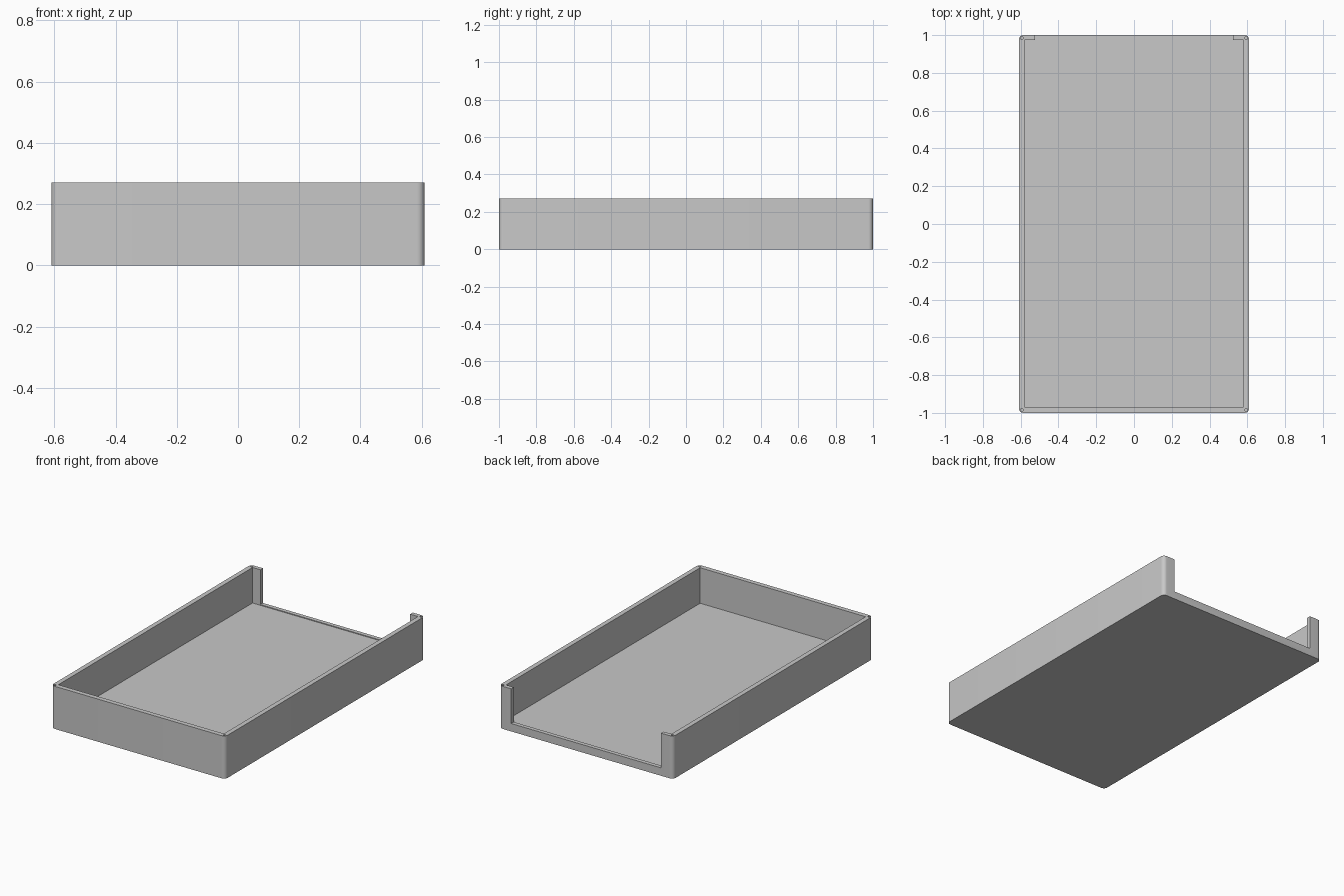
import bpy, bmesh, math

if "Cube" in bpy.data.objects:
    bpy.data.objects.remove(bpy.data.objects["Cube"])

WIDTH, LENGTH, HEIGHT = 1.22, 2.0, 0.27
HX, HY = WIDTH / 2, LENGTH / 2
WALL, FLOOR, LIP = 0.03, 0.045, 0.05
RADIUS = 0.025

grey = bpy.data.materials.new("light grey")
grey.diffuse_color = (0.58, 0.58, 0.58, 1)
grey.use_nodes = True
grey.node_tree.nodes["Principled BSDF"].inputs["Base Color"].default_value = grey.diffuse_color


def prism(name, outline, z0, z1):
    """Upright solid from a counter-clockwise outline."""
    bm = bmesh.new()
    base = bm.faces.new([bm.verts.new((x, y, z0)) for x, y in outline])
    top = bmesh.ops.extrude_face_region(bm, geom=[base])
    verts = [g for g in top["geom"] if isinstance(g, bmesh.types.BMVert)]
    bmesh.ops.translate(bm, verts=verts, vec=(0, 0, z1 - z0))
    bmesh.ops.recalc_face_normals(bm, faces=bm.faces)
    mesh = bpy.data.meshes.new(name)
    bm.to_mesh(mesh)
    bm.free()
    mesh.materials.append(grey)
    obj = bpy.data.objects.new(name, mesh)
    bpy.context.collection.objects.link(obj)
    return obj


def rect(x0, x1, y0, y1):
    return [(x0, y0), (x1, y0), (x1, y1), (x0, y1)]


def arc(cx, cy, r, start, sweep, n):
    return [(cx + r * math.cos(math.radians(start + sweep * i / n)),
             cy + r * math.sin(math.radians(start + sweep * i / n)))
            for i in range(n + 1)]


# Outer body with rounded upright corners
outline = []
for i, (sx, sy) in enumerate([(1, 1), (-1, 1), (-1, -1), (1, -1)]):
    outline += arc(sx * (HX - RADIUS), sy * (HY - RADIUS), RADIUS, 90 * i, 90, 8)
tray = prism("tray", outline, 0, HEIGHT)

# Cavity, back opening with a low lip, and corner pin holes
cutters = [
    prism("cavity_cutter", rect(-HX + WALL, HX - WALL, -HY + WALL, HY - 0.026),
          FLOOR, HEIGHT + 0.1),
    prism("opening_cutter", rect(-0.525, 0.525, HY - 0.1, HY + 0.1),
          LIP, HEIGHT + 0.2),
]
for sx in (-1, 1):
    for sy in (-1, 1):
        hole = arc(sx * (HX - 0.016), sy * (HY - 0.015), 0.008, 0, 360, 16)[:-1]
        cutters.append(prism("pin_hole_cutter", hole, HEIGHT - 0.06, HEIGHT + 0.05))

bpy.context.view_layer.objects.active = tray
tray.select_set(True)
for cutter in cutters:
    mod = tray.modifiers.new("cut", "BOOLEAN")
    mod.operation = "DIFFERENCE"
    mod.solver = "EXACT"
    mod.object = cutter
    cutter.select_set(False)
    bpy.ops.object.modifier_apply(modifier=mod.name)
for cutter in cutters:
    bpy.data.objects.remove(cutter, do_unlink=True)

bpy.ops.object.shade_smooth_by_angle(angle=math.radians(30))
